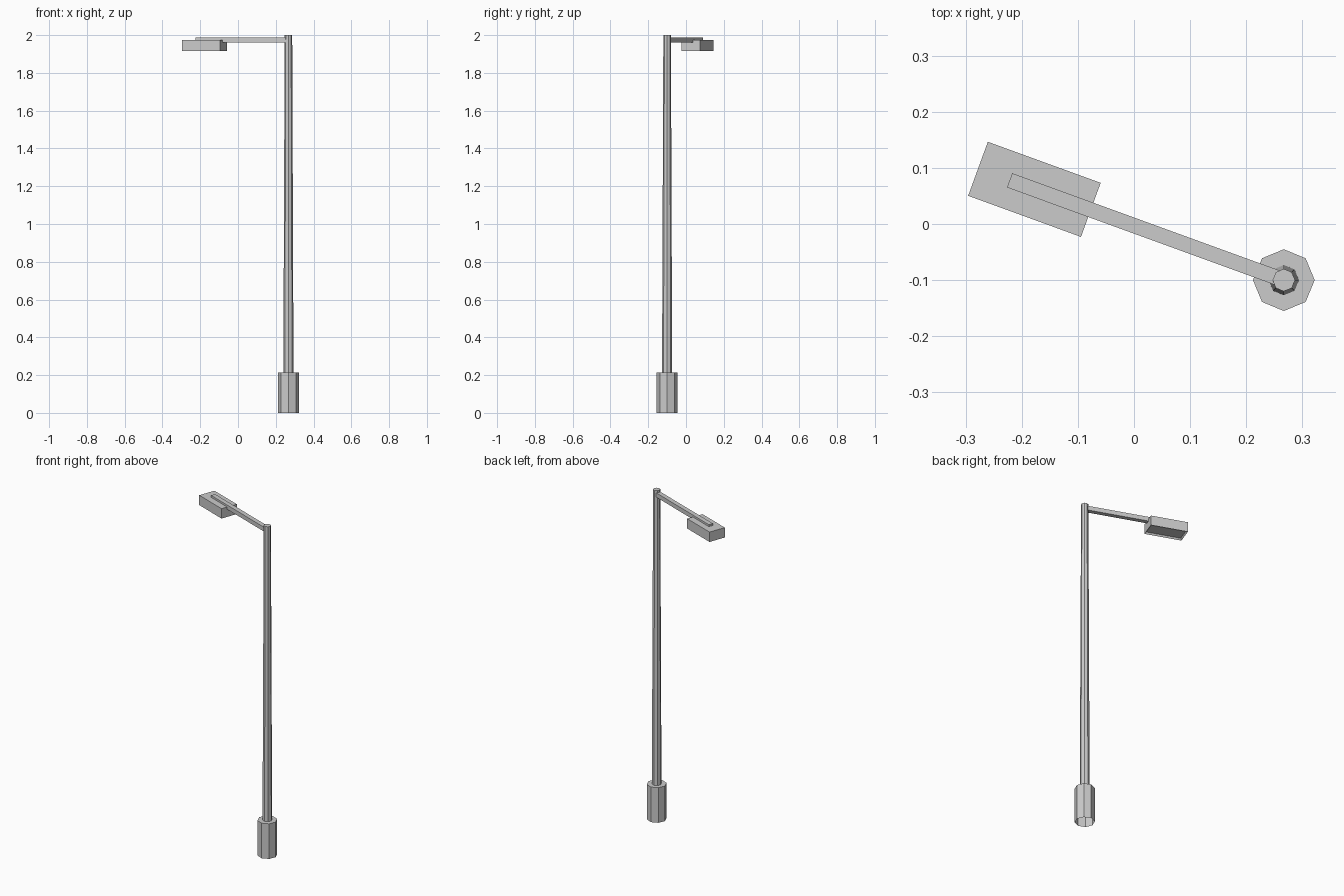
import bpy, bmesh, math
from mathutils import Matrix, Vector

if "Cube" in bpy.data.objects:
    bpy.data.objects.remove(bpy.data.objects["Cube"])

PX, PY = 0.267, -0.10
ANGLE = math.radians(160)


def finish(name, bm):
    bmesh.ops.recalc_face_normals(bm, faces=bm.faces)
    me = bpy.data.meshes.new(name)
    bm.to_mesh(me)
    bm.free()
    ob = bpy.data.objects.new(name, me)
    bpy.context.collection.objects.link(ob)
    return ob


def octagon_column(name, r1, r2, z1, z2, open_bottom=False):
    bm = bmesh.new()
    bmesh.ops.create_cone(bm, cap_ends=True, segments=8, radius1=r1, radius2=r2, depth=z2 - z1,
                          matrix=Matrix.Translation((PX, PY, (z1 + z2) / 2)))
    if open_bottom:
        low = [f for f in bm.faces if f.calc_center_median().z < z1 + 1e-4]
        bmesh.ops.delete(bm, geom=low, context='FACES_ONLY')
    return finish(name, bm)


def arm_box(bm, start, end, width, z1, z2):
    # box laid along the arm direction, measured out from the pole axis
    m = (Matrix.Translation((PX, PY, 0)) @ Matrix.Rotation(ANGLE, 4, 'Z')
         @ Matrix.Translation(((start + end) / 2, 0, (z1 + z2) / 2))
         @ Matrix.Diagonal((end - start, width, z2 - z1, 1)))
    bmesh.ops.create_cube(bm, size=1, matrix=m)


# base sleeve and tapered pole
octagon_column("base", 0.055, 0.055, 0, 0.213, open_bottom=True)
octagon_column("pole", 0.027, 0.02, 0.2, 2.0)

# horizontal arm
bm = bmesh.new()
arm_box(bm, 0, 0.52, 0.027, 1.961, 1.987)
finish("arm", bm)

# lamp head with a recessed lens underneath
bm = bmesh.new()
arm_box(bm, 0.366, 0.58, 0.1025, 1.915, 1.975)
bottom = min(bm.faces, key=lambda f: f.calc_center_median().z)
bmesh.ops.inset_region(bm, faces=[bottom], thickness=0.01)
bmesh.ops.translate(bm, verts=bottom.verts, vec=Vector((0, 0, 0.01)))
finish("lamp_head", bm)
